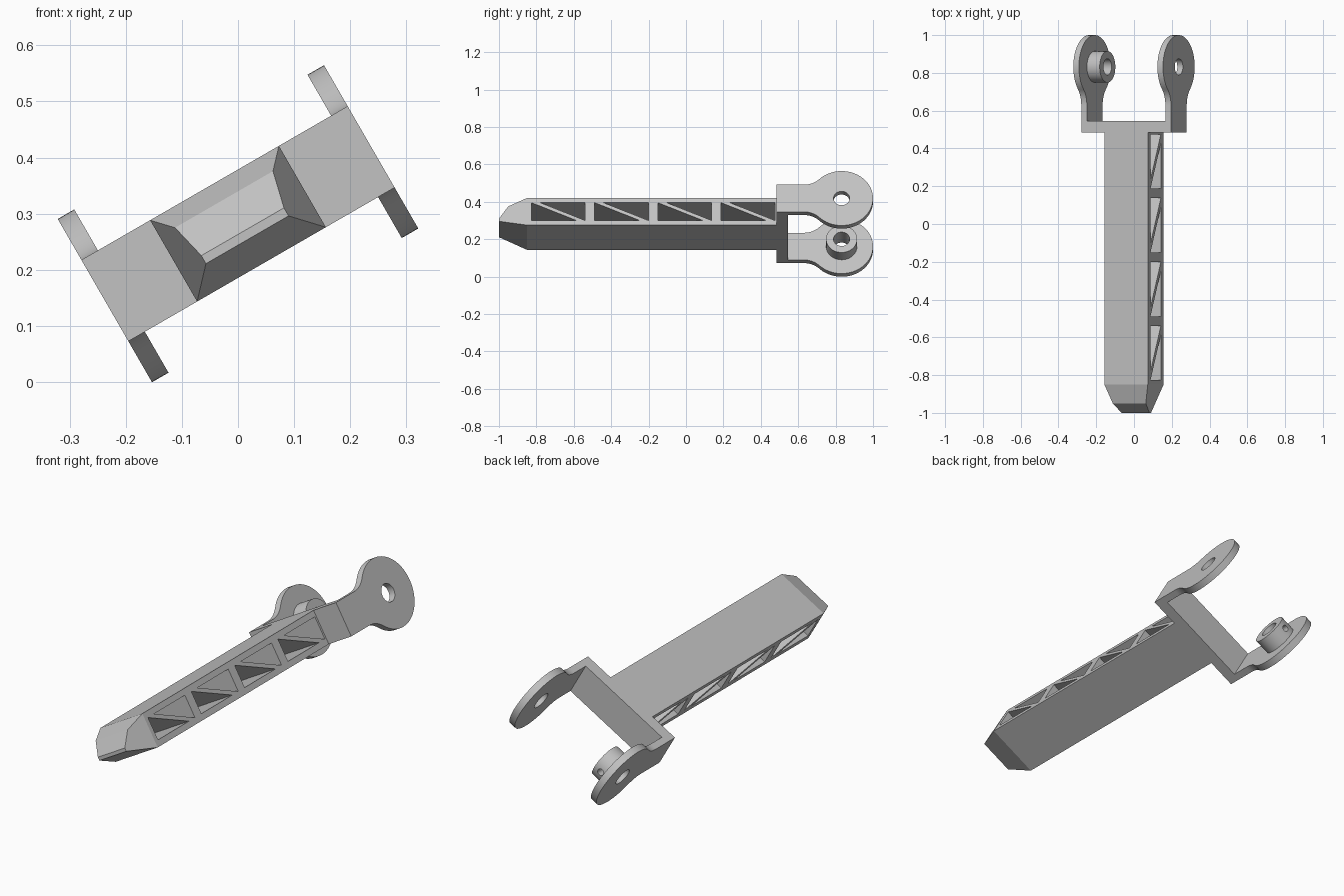
import bpy, bmesh, math
from mathutils import Matrix, Vector

if "Cube" in bpy.data.objects:
    bpy.data.objects.remove(bpy.data.objects["Cube"], do_unlink=True)

gray = bpy.data.materials.new("plain_gray")
gray.use_nodes = True
COLOR = (0.54, 0.54, 0.54, 1)
gray.diffuse_color = COLOR
gray.node_tree.nodes["Principled BSDF"].inputs["Base Color"].default_value = COLOR

# The whole part is rolled about its long axis
ROLL = Matrix.Translation((0, 0, 0.282)) @ Matrix.Rotation(math.radians(-30), 4, "Y")

HALF_W, HALF_H = 0.1325, 0.0837      # beam section
FORK_W, EAR_T = 0.274, 0.034         # fork half width, ear thickness
PIVOT_Y, EAR_R = 0.832, 0.168        # pivot position, ear radius


def finish(name, bm):
    bmesh.ops.recalc_face_normals(bm, faces=bm.faces)
    mesh = bpy.data.meshes.new(name)
    bm.to_mesh(mesh)
    bm.free()
    mesh.materials.append(gray)
    obj = bpy.data.objects.new(name, mesh)
    bpy.context.collection.objects.link(obj)
    obj.matrix_world = ROLL
    return obj


def prism(name, outline, x0, x1):
    """Extrude a (y, z) outline from x0 to x1."""
    bm = bmesh.new()
    face = bm.faces.new([bm.verts.new((x0, y, z)) for y, z in outline])
    ext = bmesh.ops.extrude_face_region(bm, geom=[face])["geom"]
    bmesh.ops.translate(bm, vec=(x1 - x0, 0, 0),
                        verts=[v for v in ext if isinstance(v, bmesh.types.BMVert)])
    return finish(name, bm)


def cylinder(name, radius, start, end, sides=48):
    start, end = Vector(start), Vector(end)
    axis = end - start
    bm = bmesh.new()
    place = Matrix.Translation((start + end) / 2) @ axis.to_track_quat("Z", "Y").to_matrix().to_4x4()
    bmesh.ops.create_cone(bm, cap_ends=True, segments=sides, radius1=radius,
                          radius2=radius, depth=axis.length, matrix=place)
    return finish(name, bm)


def cut(obj, cutter):
    bpy.context.view_layer.update()
    mod = obj.modifiers.new("cut", "BOOLEAN")
    mod.operation, mod.solver, mod.object = "DIFFERENCE", "EXACT", cutter
    bpy.context.view_layer.objects.active = obj
    bpy.ops.object.modifier_apply(modifier=mod.name)
    bpy.data.objects.remove(cutter, do_unlink=True)


def smooth(obj):
    bpy.ops.object.select_all(action="DESELECT")
    obj.select_set(True)
    bpy.context.view_layer.objects.active = obj
    bpy.ops.object.shade_smooth_by_angle(angle=math.radians(30))


# Beam with a tapered, slanted tip
sections = [(0.485, HALF_W, HALF_H), (0.485, HALF_W, -HALF_H),
            (-0.85, HALF_W, HALF_H), (-0.85, HALF_W, -HALF_H),
            (-0.95, 0.1008, 0.05), (-1, 0.085, -0.0165), (-1, 0.085, -0.033)]
bm = bmesh.new()
for y, x, z in sections:
    for side in (-1, 1):
        bm.verts.new((side * x, y, z))
bmesh.ops.convex_hull(bm, input=bm.verts)
bmesh.ops.dissolve_limit(bm, angle_limit=math.radians(2), verts=bm.verts, edges=bm.edges)
beam = finish("beam", bm)

# Truss windows: two triangles per bay, leaving a diagonal strut
BAY, PITCH, STRUT, WIN_H = 0.288, 0.338, 0.047, 0.055
for i in range(4):
    a = -0.827 + PITCH * i
    b = a + BAY
    lower = [(a, WIN_H), (a, -WIN_H), (b - STRUT, -WIN_H)]
    upper = [(a + STRUT, WIN_H), (b, WIN_H), (b, -WIN_H)]
    for tri in (lower, upper):
        cut(beam, prism("window_cutter", tri, -0.3, 0.3))

# Fork crossbar
prism("fork_crossbar", [(0.485, -HALF_H), (0.545, -HALF_H), (0.545, HALF_H), (0.485, HALF_H)],
      -FORK_W, FORK_W)

# Ear outline: straight arm, concave blend, round end
BLEND_Y = 0.63
dy = PIVOT_Y - BLEND_Y
blend_r = (dy ** 2 + HALF_H ** 2 - EAR_R ** 2) / (2 * (EAR_R - HALF_H))
turn = math.atan2(dy, HALF_H + blend_r)
top = [(0.545, HALF_H)]
for k in range(11):
    t = turn * k / 10
    top.append((BLEND_Y + blend_r * math.sin(t), HALF_H + blend_r * (1 - math.cos(t))))
for k in range(1, 25):
    t = math.pi / 2 + turn - (math.pi / 2 + turn) * k / 24
    top.append((PIVOT_Y + EAR_R * math.cos(t), EAR_R * math.sin(t)))
outline = top + [(y, -z) for y, z in reversed(top[:-1])]


def pivot_cutter():
    return cylinder("pivot_cutter", 0.043, (-0.4, PIVOT_Y, 0), (0.4, PIVOT_Y, 0))


for name, side in (("left_ear", 1), ("right_ear", -1)):
    ear = prism(name, outline, side * (FORK_W - EAR_T), side * FORK_W)
    cut(ear, pivot_cutter())
    smooth(ear)

# Hollow boss inside one ear, with a small set screw hole
boss = cylinder("pivot_boss", 0.083, (EAR_T - FORK_W, PIVOT_Y, 0), (-0.162, PIVOT_Y, 0))
cut(boss, pivot_cutter())
cut(boss, cylinder("screw_cutter", 0.016, (-0.2, PIVOT_Y, 0), (-0.2, 1, 0), 24))
smooth(boss)
